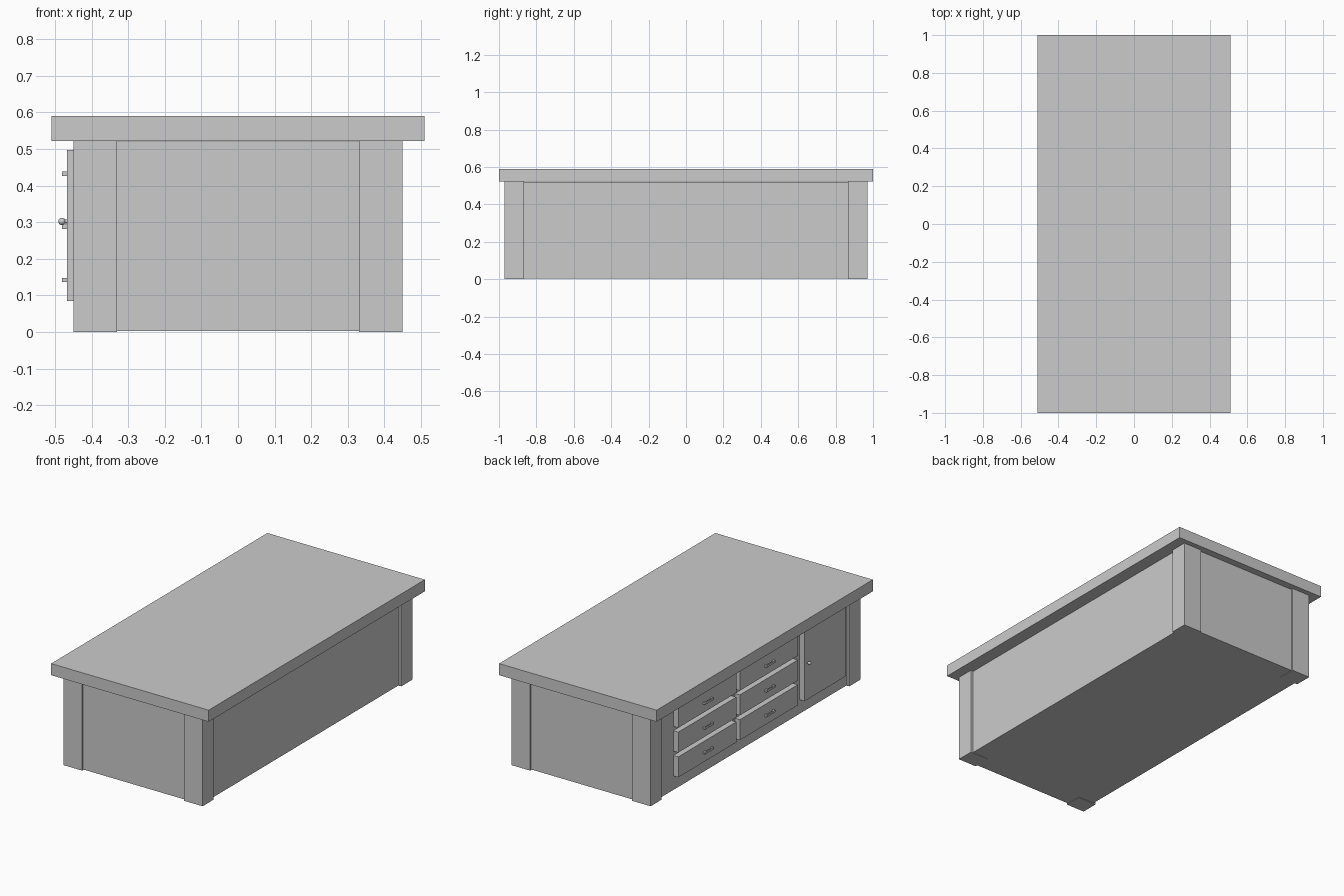
import bpy, bmesh
from mathutils import Matrix, Vector

if "Cube" in bpy.data.objects:
    bpy.data.objects.remove(bpy.data.objects["Cube"])


def box(name, x, y, z):
    """Axis-aligned box from (min, max) ranges."""
    bm = bmesh.new()
    size = Vector((x[1] - x[0], y[1] - y[0], z[1] - z[0]))
    mid = Vector((sum(x) / 2, sum(y) / 2, sum(z) / 2))
    bmesh.ops.create_cube(bm, size=1, matrix=Matrix.Translation(mid) @ Matrix.Diagonal(size.to_4d()))
    me = bpy.data.meshes.new(name)
    bm.to_mesh(me)
    bm.free()
    ob = bpy.data.objects.new(name, me)
    bpy.context.collection.objects.link(ob)
    return ob


# Main carcass and overhanging slab
box("cabinet_body", (-.435, .435), (-.96, .96), (.003, .52))
box("counter_top", (-.51, .51), (-1, 1), (.522, .59))

# Corner posts, slightly proud of the panels
post = box("corner_posts", (.33, .45), (.867, .97), (0, .522))
mirror = post.modifiers.new("mirror", 'MIRROR')
mirror.use_axis = (True, True, False)

# Two columns of three drawers, each with a small bar pull
FACE = -.467
for col, yc in enumerate((.47, -.10)):
    for row in range(3):
        z0 = .085 + .145 * row
        zc = z0 + .057
        tag = f"{col + 1}_{row + 1}"
        box(f"drawer_{tag}", (FACE, -.43), (yc - .268, yc + .268), (z0, z0 + .12))
        box(f"pull_bar_{tag}", (-.481, -.475), (yc - .04, yc + .04), (zc - .006, zc + .006))
        for side, s in (("left", 1), ("right", -1)):
            yp = yc + s * .034
            box(f"pull_{side}_stem_{tag}", (-.476, FACE + .002), (yp - .006, yp + .006), (zc - .006, zc + .006))

# Cupboard door
box("door", (FACE, -.43), (-.81, -.43), (.085, .497))

# Round door knob on a short neck
bpy.ops.mesh.primitive_uv_sphere_add(segments=16, ring_count=10, radius=.01, location=(-.481, -.455, .302))
bpy.context.object.name = "door_knob"
bpy.ops.object.shade_smooth_by_angle()
bpy.ops.mesh.primitive_cylinder_add(vertices=12, radius=.005, depth=.014, location=(-.472, -.455, .302), rotation=(0, 1.5708, 0))
bpy.context.object.name = "door_knob_neck"
bpy.ops.object.shade_smooth_by_angle()
